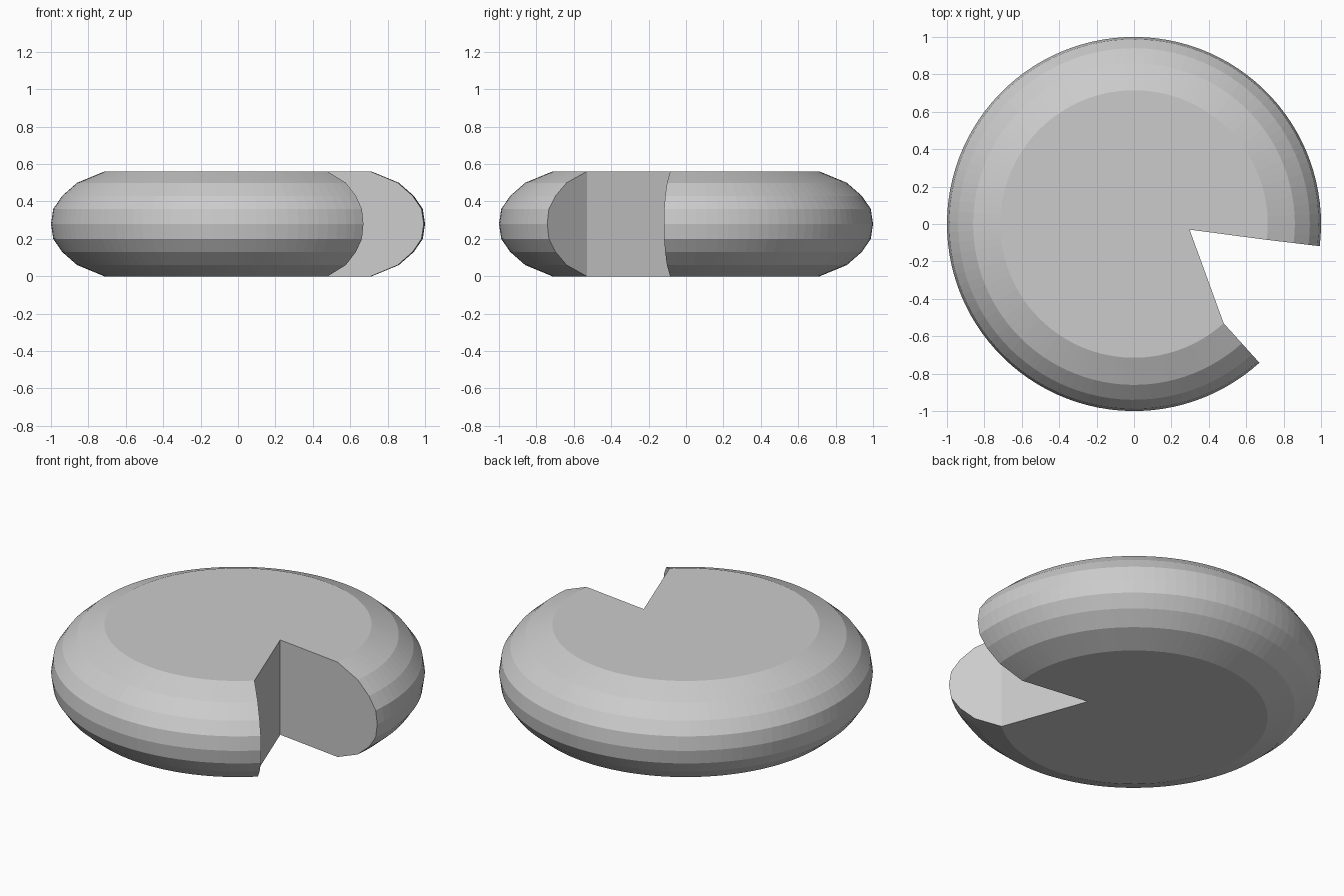
import bpy, bmesh
from math import sin, cos, radians

if "Cube" in bpy.data.objects:
    bpy.data.objects.remove(bpy.data.objects["Cube"])

# Rounded rim profile (radius, height), bottom to top
PROFILE = [(0.715, 0.0), (0.86, 0.06), (0.94, 0.13), (0.988, 0.20), (1.0, 0.28),
           (0.988, 0.36), (0.94, 0.43), (0.86, 0.50), (0.715, 0.56)]
TIP = (0.297, -0.03)
START, END, STEPS = radians(-6.8), radians(312.1), 96

bm = bmesh.new()

# Rim swept around the wheel, leaving the wedge open
rings = []
for i in range(STEPS + 1):
    a = START + (END - START) * i / STEPS
    rings.append([bm.verts.new((r * cos(a), r * sin(a), z)) for r, z in PROFILE])
for a, b in zip(rings, rings[1:]):
    for j in range(len(PROFILE) - 1):
        bm.faces.new((a[j], b[j], b[j + 1], a[j + 1]))

# Flat top and bottom, fanned from the inner corner of the wedge
low = bm.verts.new((*TIP, 0.0))
high = bm.verts.new((*TIP, PROFILE[-1][1]))
for a, b in zip(rings, rings[1:]):
    bm.faces.new((high, a[-1], b[-1]))
    bm.faces.new((low, b[0], a[0]))

# Cut walls: flat inner wall plus rounded rim end on each side
for ring in (rings[0], rings[-1]):
    bm.faces.new((low, ring[0], ring[-1], high))
    bm.faces.new(ring)

bmesh.ops.recalc_face_normals(bm, faces=bm.faces[:])
mesh = bpy.data.meshes.new("cheese_wheel")
bm.to_mesh(mesh)
bm.free()
wheel = bpy.data.objects.new("cheese_wheel", mesh)
bpy.context.collection.objects.link(wheel)
